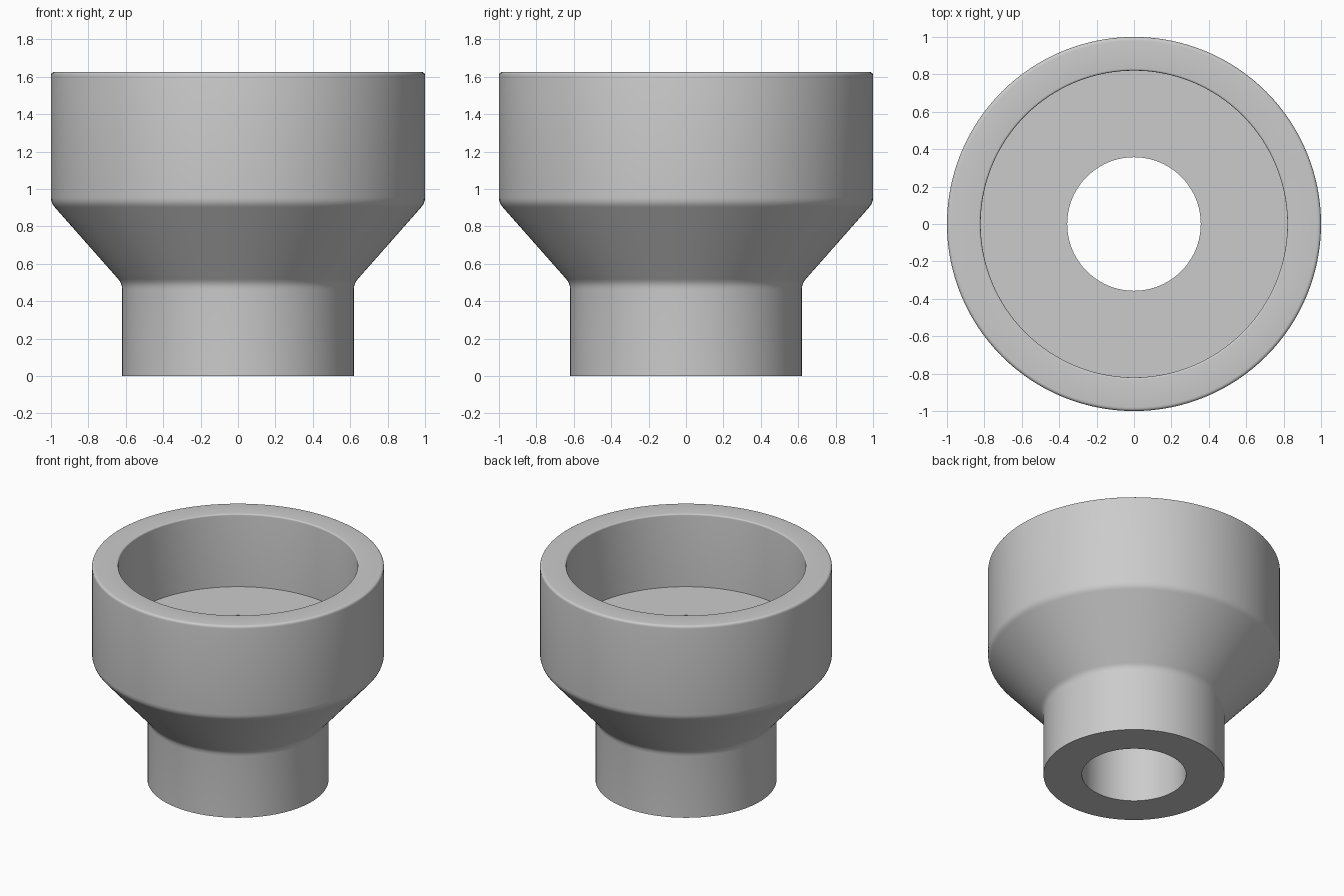
import bpy
import bmesh
import math
from mathutils import Vector

cube = bpy.data.objects.get("Cube")
if cube:
    bpy.data.objects.remove(cube, do_unlink=True)

SEGMENTS = 128
TOP = 1.625
FLOOR = 1.075
BORE = 0.357

# Closed cross-section: radius, height, corner rounding
corners = [
    (BORE, 0, 0),
    (0.62, 0, 0),
    (0.62, 0.495, 0.03),
    (1, 0.925, 0.03),
    (1, TOP, 0.02),
    (0.82, TOP, 0.012),
    (0.82, FLOOR, 0),
    (BORE, FLOOR, 0),
]


def rounded(points, steps=4):
    """Replace each rounded corner with a short curve between its two edges."""
    result = []
    for i, (r, z, size) in enumerate(points):
        corner = Vector((r, 0, z))
        if not size:
            result.append(corner)
            continue
        before, after = points[i - 1], points[i + 1]
        a = corner + (Vector((before[0], 0, before[1])) - corner).normalized() * size
        b = corner + (Vector((after[0], 0, after[1])) - corner).normalized() * size
        for k in range(steps + 1):
            t = k / steps
            result.append(a * (1 - t) ** 2 + corner * 2 * t * (1 - t) + b * t * t)
    return result


# Revolve the section around the vertical axis
bm = bmesh.new()
verts = [bm.verts.new(p) for p in rounded(corners)]
edges = [bm.edges.new((v, verts[i - 1])) for i, v in enumerate(verts)]
bmesh.ops.spin(bm, geom=verts + edges, cent=(0, 0, 0), axis=(0, 0, 1),
               angle=math.tau, steps=SEGMENTS, use_merge=True)
bmesh.ops.remove_doubles(bm, verts=bm.verts, dist=0.0001)
bmesh.ops.recalc_face_normals(bm, faces=bm.faces)
mesh = bpy.data.meshes.new("reducer_socket")
bm.to_mesh(mesh)
bm.free()

socket = bpy.data.objects.new("reducer_socket", mesh)
bpy.context.collection.objects.link(socket)

# Single plain grey
grey = bpy.data.materials.new("light_grey")
grey.use_nodes = True
colour = (0.6, 0.6, 0.6, 1)
grey.diffuse_color = colour
grey.node_tree.nodes["Principled BSDF"].inputs["Base Color"].default_value = colour
mesh.materials.append(grey)

# Smooth walls with crisp rims
bpy.ops.object.select_all(action="DESELECT")
socket.select_set(True)
bpy.context.view_layer.objects.active = socket
bpy.ops.object.shade_smooth_by_angle(angle=math.radians(35))
